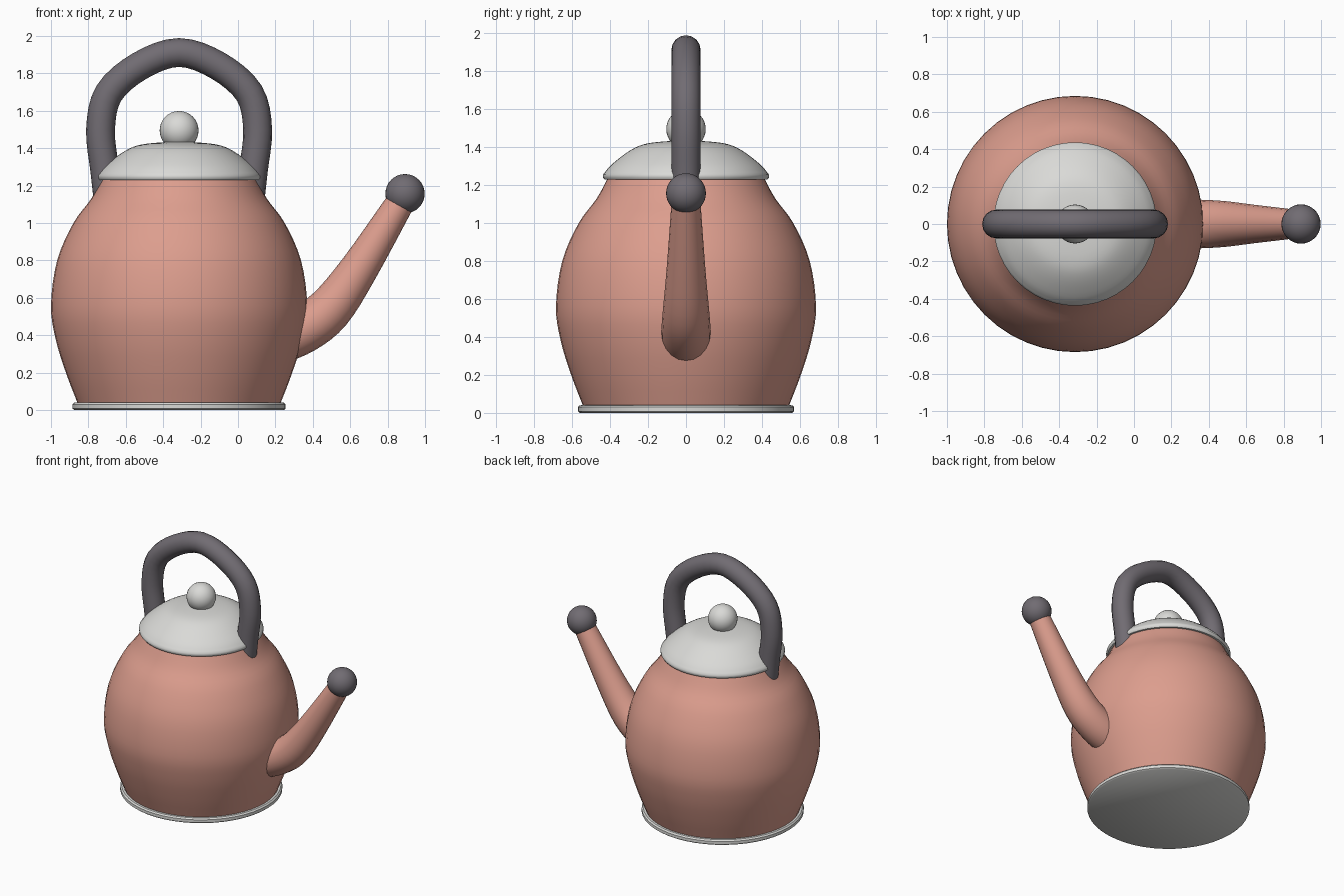
import bpy, bmesh, math
from mathutils import Vector

if "Cube" in bpy.data.objects:
    bpy.data.objects.remove(bpy.data.objects["Cube"])

AXIS = -0.315  # x of the pot's centre line


def material(name, rgb):
    m = bpy.data.materials.new(name)
    m.diffuse_color = (*rgb, 1)
    m.use_nodes = True
    m.node_tree.nodes["Principled BSDF"].inputs["Base Color"].default_value = m.diffuse_color
    return m


COPPER = material("copper", (0.72, 0.34, 0.27))
STEEL = material("steel", (0.70, 0.70, 0.68))
GRIP = material("dark grip", (0.165, 0.15, 0.17))


def spline(points, steps):
    """Smooth curve through the points (tuples of any length)."""
    p = [Vector(q) for q in points]
    p = [2 * p[0] - p[1]] + p + [2 * p[-1] - p[-2]]
    out = []
    for i in range(1, len(p) - 2):
        a, b, c, d = p[i - 1:i + 3]
        for k in range(steps):
            t = k / steps
            out.append(0.5 * (2 * b + (c - a) * t + (2 * a - 5 * b + 4 * c - d) * t * t
                              + (3 * b - a - 3 * c + d) * t ** 3))
    return out + [p[-2]]


def skin(name, rings, mat, smooth=True):
    """Join equal rings of points into a closed tube."""
    bm = bmesh.new()
    vs = [[bm.verts.new(co) for co in ring] for ring in rings]
    n = len(vs[0])
    for a, b in zip(vs, vs[1:]):
        for i in range(n):
            j = (i + 1) % n
            bm.faces.new((a[i], a[j], b[j], b[i]))
    bm.faces.new(vs[0])
    bm.faces.new(vs[-1])
    bmesh.ops.recalc_face_normals(bm, faces=bm.faces)
    me = bpy.data.meshes.new(name)
    bm.to_mesh(me)
    bm.free()
    me.materials.append(mat)
    ob = bpy.data.objects.new(name, me)
    bpy.context.collection.objects.link(ob)
    if smooth:
        bpy.ops.object.select_all(action='DESELECT')
        ob.select_set(True)
        bpy.context.view_layer.objects.active = ob
        bpy.ops.object.shade_smooth_by_angle(angle=math.radians(40))
    return ob


def lathe(name, profile, mat, sides=48):
    angles = [2 * math.pi * i / sides for i in range(sides)]
    return skin(name, [[(AXIS + r * math.cos(a), r * math.sin(a), z) for a in angles]
                       for r, z in profile], mat)


def tube(name, path, mat, sides):
    """Sweep a circle along (x, z, radius) points in the xz plane."""
    rings = []
    for i, (x, z, r) in enumerate(path):
        a, b = path[max(i - 1, 0)], path[min(i + 1, len(path) - 1)]
        t = Vector((b[0] - a[0], 0, b[1] - a[1])).normalized()
        side = Vector((-t.z, 0, t.x))
        rings.append([Vector((x, 0, z)) + r * (side * math.cos(u) + Vector((0, math.sin(u), 0)))
                      for u in (2 * math.pi * k / sides for k in range(sides))])
    return skin(name, rings, mat)


def ball(name, x, z, r, mat):
    bpy.ops.mesh.primitive_uv_sphere_add(segments=32, ring_count=16, radius=r, location=(x, 0, z))
    ob = bpy.context.object
    ob.name = name
    ob.data.materials.append(mat)
    bpy.ops.object.shade_smooth_by_angle(angle=math.radians(40))


# Pot body
lathe("body", spline([(0.54, 0.03), (0.605, 0.2), (0.66, 0.38), (0.685, 0.56), (0.652, 0.8),
                      (0.565, 1.0), (0.47, 1.13), (0.405, 1.25)], 4), COPPER)

# Base ring with softened edges
lathe("base", [(0.56, 0), (0.57, 0.008), (0.57, 0.03), (0.56, 0.04), (0.5, 0.042)], STEEL)

# Lid and its knob
lathe("lid", [(0.36, 1.23), (0.43, 1.23), (0.437, 1.24)]
      + spline([(0.437, 1.255), (0.39, 1.31), (0.29, 1.385), (0.2, 1.42), (0.05, 1.435)], 4), STEEL)
ball("lid_knob", AXIS, 1.495, 0.104, STEEL)

# Arched handle, mirrored about the centre line
half = [(-0.375, 1.08), (-0.397, 1.28), (-0.42, 1.5), (-0.375, 1.695), (-0.21, 1.84)]
arch = half + [(0, 1.912)] + [(-x, z) for x, z in reversed(half)]
tube("handle", spline([(AXIS + x, z, 0.077) for x, z in arch], 4), GRIP, 16)

# Curved tapering spout with a ball stopper
tube("spout", spline([(0.2, 0.37, 0.13), (0.35, 0.435, 0.13), (0.49, 0.54, 0.122),
                      (0.65, 0.76, 0.102), (0.88, 1.13, 0.075)], 4), COPPER, 20)
ball("spout_stopper", 0.893, 1.157, 0.105, GRIP)
